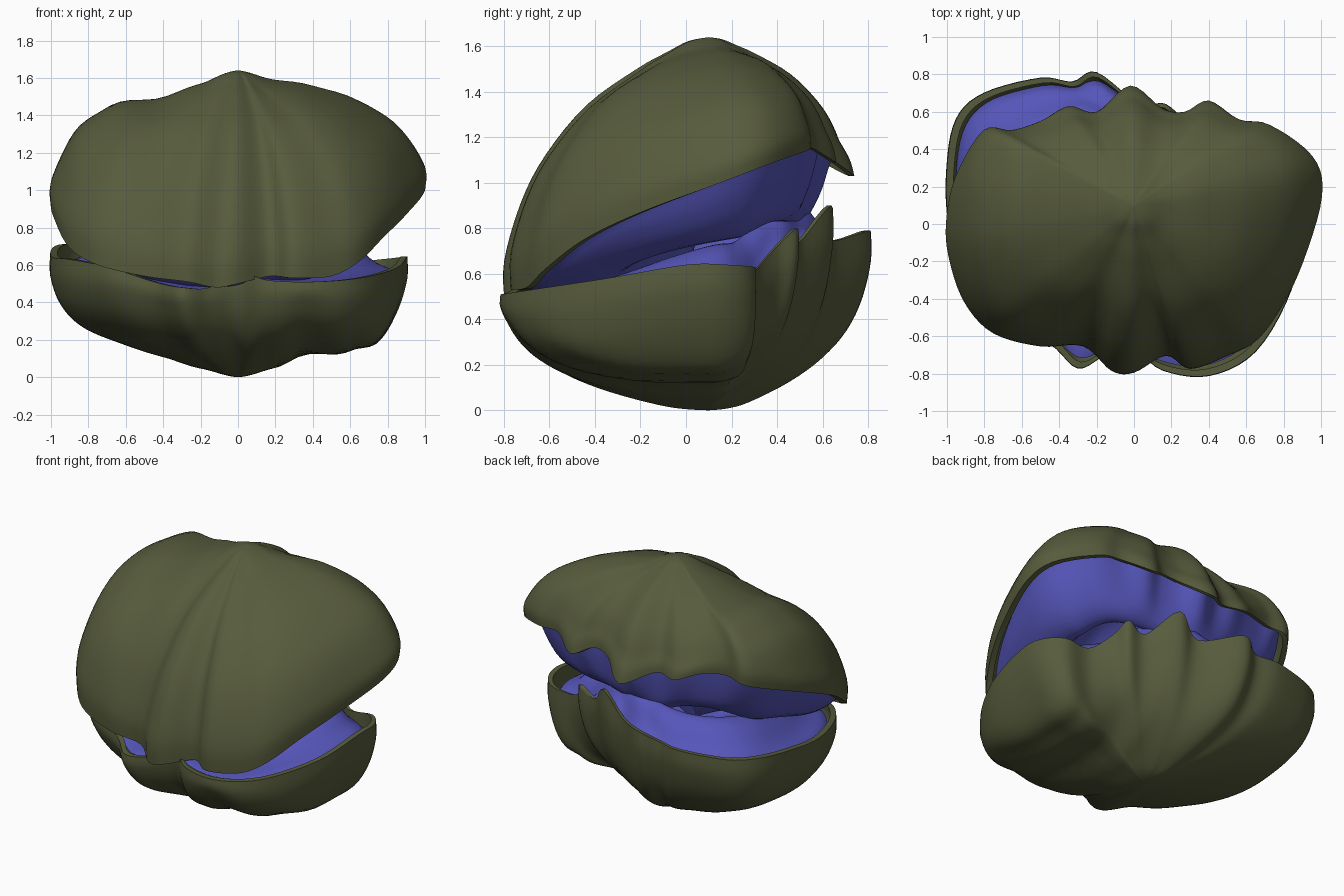
import bpy, bmesh
from mathutils import Vector

if "Cube" in bpy.data.objects:
    bpy.data.objects.remove(bpy.data.objects["Cube"])


def material(name, rgb):
    m = bpy.data.materials.new(name)
    m.diffuse_color = (*rgb, 1)
    m.use_nodes = True
    m.node_tree.nodes["Principled BSDF"].inputs["Base Color"].default_value = m.diffuse_color
    return m


OLIVE = material("olive shell", (0.095, 0.105, 0.045))
BLUE = material("blue mantle", (0.092, 0.092, 0.49))


def spline(points, steps, closed):
    """Catmull-Rom curve through the points."""
    pts = [Vector(p) for p in points]
    n = len(pts)
    at = (lambda i: pts[i % n]) if closed else (lambda i: pts[max(0, min(n - 1, i))])
    out = []
    for i in range(n if closed else n - 1):
        a, b, c, d = at(i - 1), at(i), at(i + 1), at(i + 2)
        for k in range(steps):
            t = k / steps
            out.append(0.5 * (2 * b + (c - a) * t + (2 * a - 5 * b + 4 * c - d) * t * t
                              + (3 * b - a - 3 * c + d) * t ** 3))
    return out if closed else out + [pts[-1]]


def lookup(curve, x):
    """Smoothly interpolated height on a table of (x, height)."""
    for (x0, h0), (x1, h1) in zip(curve, curve[1:]):
        if x0 <= x <= x1:
            t = (x - x0) / (x1 - x0)
            return h0 + (h1 - h0) * t * t * (3 - 2 * t)
    return 0


def loft(name, rim, rings, first, last, place, mat):
    """Rings of scaled rim copies between two pole points."""
    bm = bmesh.new()
    loops = [[bm.verts.new(place(i, r)) for i in range(len(rim))] for r in rings]
    n = len(rim)
    for a, b in zip(loops, loops[1:]):
        for i in range(n):
            j = (i + 1) % n
            bm.faces.new((a[i], a[j], b[j], b[i]))
    for pole, ring in ((first, loops[0]), (last, loops[-1])):
        if pole is not None:
            v = bm.verts.new(pole)
            for i in range(n):
                bm.faces.new((v, ring[i], ring[(i + 1) % n]))
    bmesh.ops.recalc_face_normals(bm, faces=bm.faces)
    me = bpy.data.meshes.new(name)
    bm.to_mesh(me)
    bm.free()
    me.materials.append(mat)
    ob = bpy.data.objects.new(name, me)
    bpy.context.collection.objects.link(ob)
    bpy.ops.object.select_all(action='DESELECT')
    bpy.context.view_layer.objects.active = ob
    ob.select_set(True)
    bpy.ops.object.shade_smooth_by_angle(angle=0.9)
    return ob


CENTRE = Vector((0, 0.1))


def shell(name, rim, profile, tip, inward, ridges, flare):
    """Closed shell: outer skin, lip, then an inner skin. Ridges run front to back."""
    outer = spline(profile, 4, False)[1:]
    rings = [(s, f, 0) for s, f in outer]
    rings += [(s * 0.962, f, inward * (1 - f)) for s, f in reversed(outer)]

    def place(i, r):
        p = rim[i]
        xy = CENTRE + (p.xy - CENTRE) * r[0]
        lean = flare * max(0, p.y - 0.5) * min(1, 4 * (1 - r[1])) * r[0]
        ridge = lookup(ridges, xy.x) * min(1, 3 * (1 - r[1]))
        return (xy.x, xy.y - lean, tip + (p.z - tip) * r[1] + r[2] + ridge)
    return loft(name, rim, rings, (0, 0.1, tip), (0, 0.1, tip + inward), place, OLIVE)


def mantle(name, rim, profile, flare):
    """Fleshy lip inside a shell, smoother inwards, thinner towards the hinge at the front."""
    n = len(rim)
    soft = [sum((rim[(i + k) % n] for k in range(-7, 8)), Vector((0, 0, 0))) / 15 for i in range(n)]

    def place(i, r):
        p = rim[i].lerp(soft[i], min(1, (1 - r[0]) * 5))
        xy = CENTRE + (p.xy - CENTRE) * r[0]
        xy.y -= flare * max(0, p.y - 0.5)
        grow = max(0.1, min(1.35, (p.y + 0.85) / 0.85))
        return (xy.x, xy.y, p.z + r[1] * grow)
    rings = spline(profile, 3, False)
    centre_z = sum(place(i, rings[-1])[2] for i in range(n)) / n
    return loft(name, rim, rings, None, (0, 0.1, centre_z), place, BLUE)


# Fluted lips, counter-clockwise from the right side
lower_rim = spline([
    (.90, .0, .64), (.89, .18, .64), (.79, .30, .63), (.62, .31, .62), (.50, .40, .72), (.45, .49, .80),
    (.33, .50, .74), (.17, .64, .90), (.03, .64, .75), (-.20, .81, .79), (-.33, .76, .73),
    (-.5, .78, .72), (-.8, .70, .71), (-.95, .56, .71), (-1, .3, .68), (-.99, 0, .64),
    (-.9, -.3, .63), (-.7, -.54, .59), (-.45, -.64, .51), (-.3, -.77, .48), (-.15, -.70, .48),
    (0, -.67, .57), (.15, -.78, .52), (.4, -.81, .51), (.65, -.68, .53), (.84, -.35, .58)], 5, True)
upper_rim = spline([
    (1, .15, 1.0), (.95, .36, 1.08), (.72, .53, 1.14), (.56, .56, 1.15), (.40, .66, 1.09),
    (.27, .60, 1.14), (.15, .62, 1.12), (-.02, .74, 1.03), (-.2, .60, 1.10), (-.35, .63, 1.10),
    (-.5, .55, 1.15), (-.65, .50, 1.16), (-.8, .50, 1.13), (-.95, .25, 1.04), (-1, 0, .94),
    (-.98, -.2, .84), (-.9, -.42, .69), (-.75, -.58, .60), (-.5, -.65, .54), (-.27, -.65, .51),
    (-.12, -.78, .48), (0, -.79, .50), (.17, -.70, .54), (.3, -.77, .53), (.5, -.70, .54),
    (.65, -.62, .62), (.78, -.45, .75), (.9, -.2, .87)], 5, True)

# Shell halves: (scale of rim, share of height between tip and rim)
lower_profile = [(0, 0), (.12, .01), (.25, .04), (.5, .14), (.7, .26), (.85, .41), (.95, .6), (1, .82), (1, 1)]
upper_profile = [(0, 0), (.1, .015), (.2, .055), (.35, .12), (.6, .26), (.8, .45), (.92, .63), (1, .85), (1, 1)]
lower_ridges = [(-1, 0), (-.6, .045), (-.4, .045), (-.2, .03), (0, 0), (.2, .03), (.35, .06),
                (.6, -.01), (.75, -.06), (.92, 0)]
upper_ridges = [(-1, 0), (-.85, .045), (-.7, .03), (-.4, -.05), (-.2, -.035), (0, 0),
                (.15, -.02), (.4, .005), (.6, .015), (.8, .02), (1, 0)]
shell("lower_shell", lower_rim, lower_profile, 0.0, 0.06, lower_ridges, 0)
shell("upper_shell", upper_rim, upper_profile, 1.64, -0.06, upper_ridges, 0.2)

# Mantle lips: (scale of rim, height from rim)
mantle("lower_mantle", lower_rim,
       [(.955, -.12), (.92, -.06), (.84, -.02), (.74, .05), (.62, .08), (.54, .02), (.4, -.12), (.15, -.18)], 0)
mantle("upper_mantle", upper_rim,
       [(.95, .05), (.93, .01), (.89, -.08), (.81, -.18), (.68, -.22), (.58, -.16), (.42, .0), (.15, .07)], 0.2)
